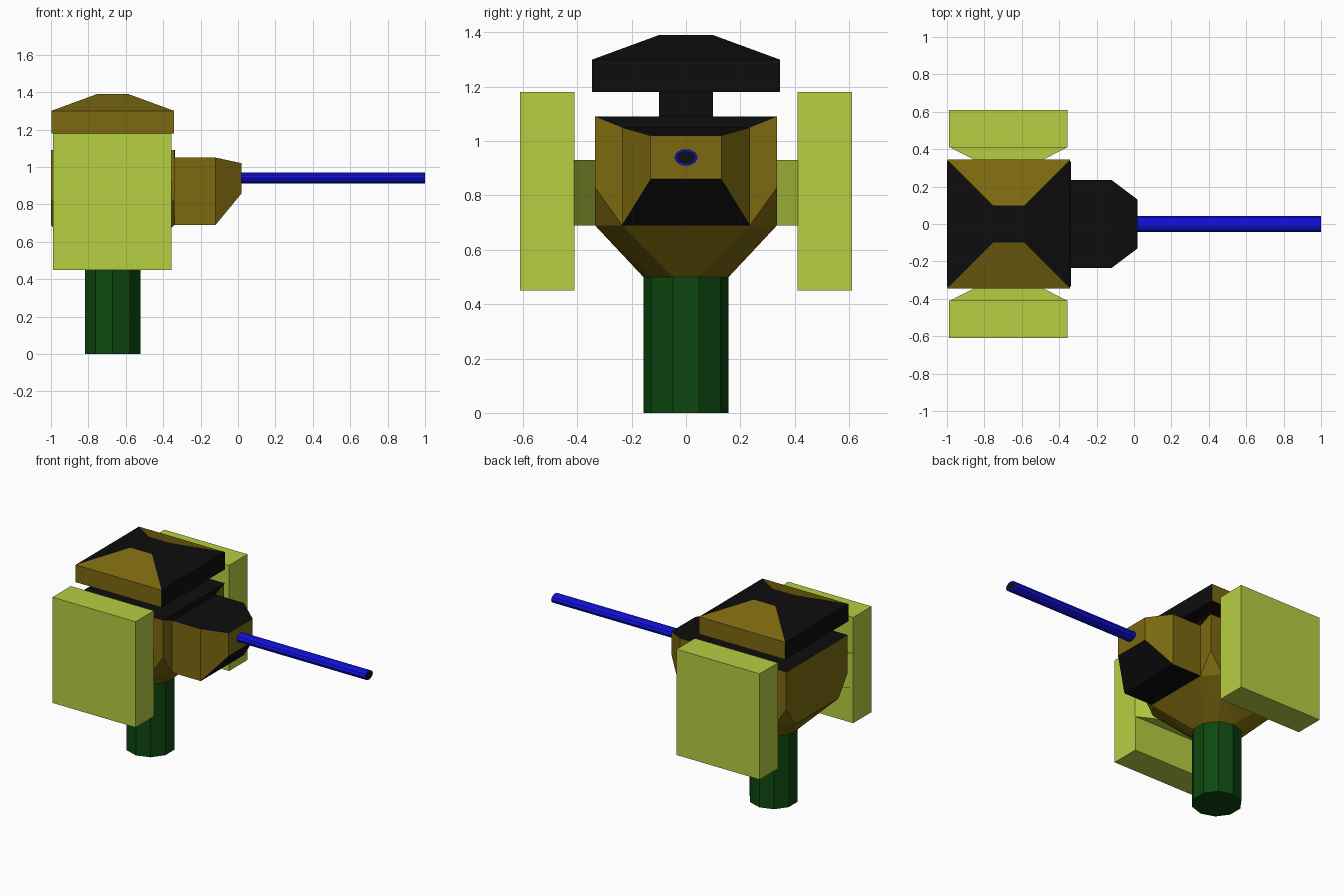
import bpy, bmesh, math
from itertools import product
from mathutils import Vector

cube = bpy.data.objects.get("Cube")
if cube:
    bpy.data.objects.remove(cube, do_unlink=True)

CX = -0.67  # turret axis


def material(name, rgb):
    m = bpy.data.materials.new(name)
    m.use_nodes = True
    m.diffuse_color = (*rgb, 1)
    m.node_tree.nodes["Principled BSDF"].inputs["Base Color"].default_value = (*rgb, 1)
    return m


olive = material("olive", (0.2, 0.14, 0.005))
black = material("black", (0.004, 0.004, 0.004))
lime = material("lime", (0.47, 0.62, 0.055))
green = material("dark green", (0.004, 0.062, 0.005))
blue = material("blue", (0.005, 0.005, 0.68))


def finish(name, bm, mats, rule=None):
    bmesh.ops.recalc_face_normals(bm, faces=bm.faces[:])
    if rule:
        for f in bm.faces:
            f.material_index = int(rule(f.normal))
    mesh = bpy.data.meshes.new(name)
    bm.to_mesh(mesh)
    bm.free()
    for m in mats:
        mesh.materials.append(m)
    obj = bpy.data.objects.new(name, mesh)
    bpy.context.collection.objects.link(obj)
    return obj


def hull(name, points, mats, rule=None):
    """Convex solid around the given points."""
    bm = bmesh.new()
    for p in points:
        bm.verts.new(p)
    bmesh.ops.convex_hull(bm, input=bm.verts[:])
    bmesh.ops.dissolve_limit(bm, angle_limit=0.01, verts=bm.verts[:], edges=bm.edges[:])
    return finish(name, bm, mats, rule)


def box(x, y, z):
    return list(product(x, y, z))


def rect(hx, hy, z):
    return box((CX - hx, CX + hx), (-hy, hy), (z,))


def ring(n, ry, rx, z):
    """Polygon around the turret axis with a corner on the y axis."""
    return [(CX + rx * math.sin(2 * math.pi * i / n),
             ry * math.cos(2 * math.pi * i / n), z) for i in range(n)]


# Pedestal
R = 0.157
hull("pedestal", ring(10, R, R, 0) + ring(10, R, R, 0.5), [green])

# Body: box with clipped lower corners, tapering down to the pedestal
body = rect(0.33, 0.335, 1.09) + rect(0.33, 0.335, 0.83)
body += rect(0.33, 0.235, 0.69) + rect(0.235, 0.335, 0.69) + ring(10, R, R, 0.5)
hull("body", body, [olive, black], lambda n: n.z > 0.9)

# Dark strip on the body front, above the gun housing
hull("front_strip",
     [(x, s * y, z) for x in (-0.345, -0.336) for s in (-1, 1)
      for y, z in ((0.335, 1.09), (0.235, 1.05))], [black])

# Gun housing: block with a tapered nose
housing = box((-0.36, -0.12), (-0.235, 0.235), (0.69, 1.05))
housing += box((0.02,), (-0.13, 0.13), (0.86, 1.02))
hull("gun_housing", housing, [olive, black], lambda n: abs(n.z) > 0.5)

# Barrel with a dark muzzle
bm = bmesh.new()
section = [bm.verts.new((0, 0.043 * math.cos(a), 0.94 + 0.031 * math.sin(a)))
           for a in (2 * math.pi * i / 10 for i in range(10))]
base = bm.faces.new(section)
out = bmesh.ops.extrude_face_region(bm, geom=[base])["geom"]
bmesh.ops.translate(bm, vec=Vector((1, 0, 0)),
                    verts=[v for v in out if isinstance(v, bmesh.types.BMVert)])
tip = next(f for f in out if isinstance(f, bmesh.types.BMFace))
bmesh.ops.inset_region(bm, faces=[tip], thickness=0.008)
tip.material_index = 1
finish("barrel", bm, [blue, black])

# Neck and roof
def faces_x(n):
    return abs(n.y) < 0.1


hull("neck", rect(0.083, 0.1, 1.08) + rect(0.083, 0.1, 1.2), [olive, black], faces_x)
hull("roof", rect(0.328, 0.345, 1.18) + rect(0.328, 0.345, 1.3) + rect(0.083, 0.1, 1.39),
     [olive, black], faces_x)

# Side pods on tapered arms
for side, s in (("left", 1), ("right", -1)):
    hull(side + "_pod", box((-0.99, -0.355), (s * 0.41, s * 0.61), (0.45, 1.18)), [lime])
    arm = [(CX + k * hx, s * y, z) for hx, y in ((0.318, 0.412), (0.162, 0.333))
           for k in (-1, 1) for z in (0.69, 0.93)]
    hull(side + "_arm", arm, [lime])
